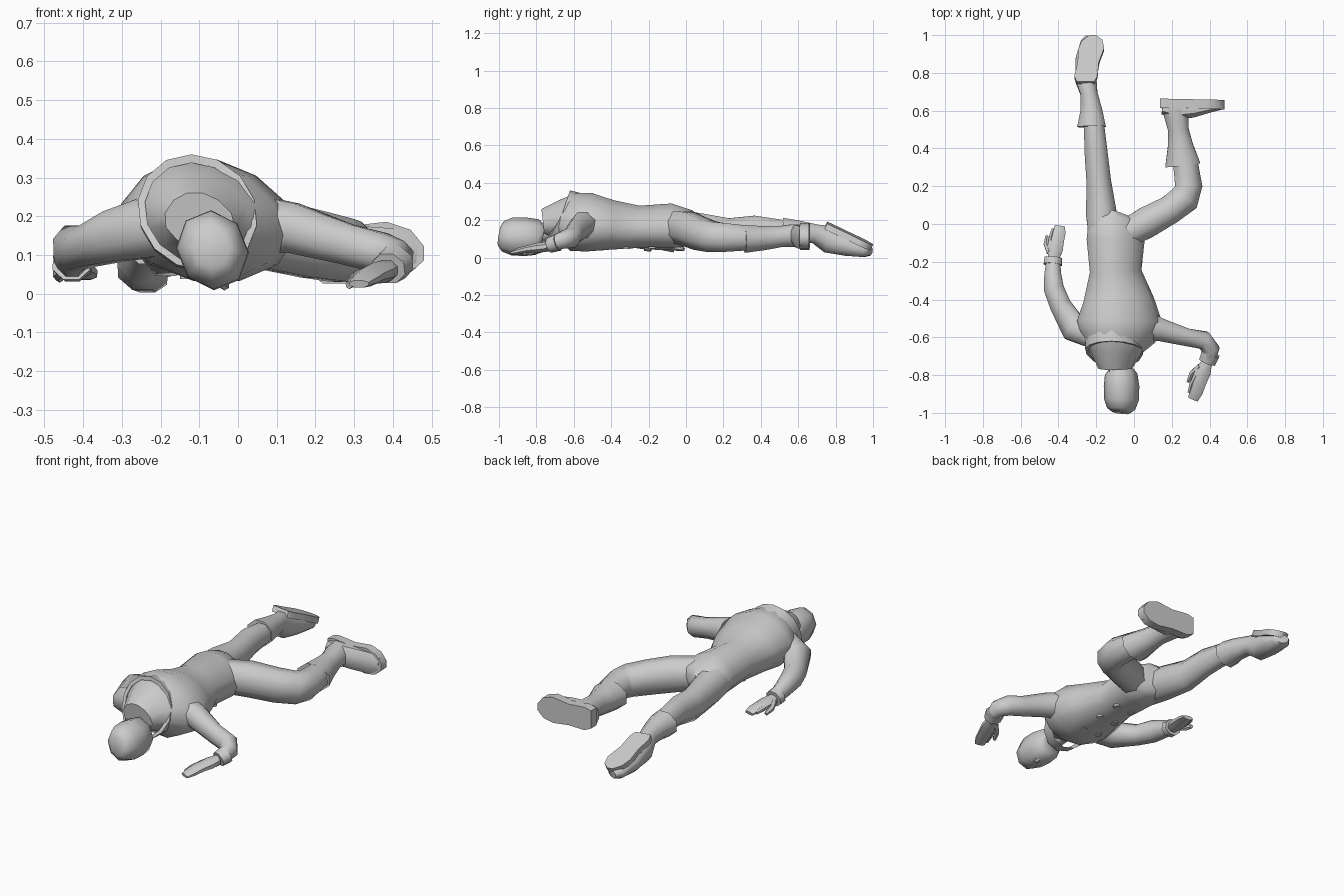
import bpy, bmesh
from math import sin, cos, tau, radians
from mathutils import Vector as V

UP = V((0, 0, 1))


def make(name, verts, faces):
    me = bpy.data.meshes.new(name)
    me.from_pydata([tuple(v) for v in verts], [], faces)
    bm = bmesh.new()
    bm.from_mesh(me)
    bmesh.ops.recalc_face_normals(bm, faces=bm.faces)
    bm.to_mesh(me)
    bm.free()
    ob = bpy.data.objects.new(name, me)
    bpy.context.collection.objects.link(ob)
    return ob


def loft(name, path, n=8, roll=0.0, peak=0.0, lean=0.0):
    """Closed tube through stations (x, y, z, half width, half height)."""
    pts = [V(p[:3]) for p in path]
    verts, faces = [], []
    for i, (x, y, z, w, h) in enumerate(path):
        t = (pts[min(i + 1, len(pts) - 1)] - pts[max(i - 1, 0)]).normalized()
        side = t.cross(UP).normalized()
        up = side.cross(t)
        for k in range(n):
            a = tau * (k + 0.5) / n
            s = sin(a) * h * 1.05
            c = cos(a) * w * 1.05 * (1 - peak * max(0, sin(a))) + lean * s
            c, s = c * cos(roll) - s * sin(roll), c * sin(roll) + s * cos(roll)
            verts.append(pts[i] + side * c + up * s)
    for i in range(len(path) - 1):
        for k in range(n):
            j = (k + 1) % n
            faces.append((i * n + k, i * n + j, (i + 1) * n + j, (i + 1) * n + k))
    faces.append(tuple(range(n)))
    faces.append(tuple(range(len(verts) - n, len(verts))))
    return make(name, verts, faces)


SOLE = [(0, .75), (.12, .9), (.42, .8), (.72, 1), (.9, .75), (1, .2), (1, -.3),
        (.88, -.8), (.7, -.95), (.42, -.8), (.12, -.85), (0, -.6)]


def sole(name, heel, toe, across, half, inward):
    heel, toe, across, inward = V(heel), V(toe), V(across), V(inward)
    n = len(SOLE)
    outer = [heel.lerp(toe, u) + across * v * half for u, v in SOLE]
    return make(name, outer + [p + inward for p in outer],
                [tuple(range(n)), tuple(range(n, 2 * n))] +
                [(k, (k + 1) % n, n + (k + 1) % n, n + k) for k in range(n)])


def hand(name, wrist, tip, thumb):
    """Palm with closed fingers, index finger and thumb on one side (+1 or -1)."""
    a, b = V(wrist), V(tip)
    side = (b - a).normalized().cross(UP).normalized()
    at = lambda u, s, dz=0: a.lerp(b, u) + side * thumb * s + UP * dz
    loft(name + "_palm", [(*a, .03, .027), (*at(.25, 0), .043, .027), (*at(.55, 0), .042, .021),
                          (*at(.8, -.008, -.004), .036, .018), (*at(1, -.008, -.01), .028, .01)])
    loft(name + "_index", [(*at(.4, .026), .014, .018), (*at(.65, .03), .013, .015),
                           (*at(.88, .024, -.006), .01, .01)], 6)
    loft(name + "_thumb", [(*at(.15, .025), .018, .02), (*at(.4, .05, -.012), .015, .016),
                           (*at(.64, .052, -.022), .009, .01)], 6)


# Torso, prone with the head toward -y
loft("torso", [(-.095, .055, .15, .085, .065), (-.105, .02, .157, .135, .095),
               (-.10, -.08, .17, .150, .118), (-.10, -.25, .165, .133, .111),
               (-.085, -.40, .175, .182, .131), (-.08, -.52, .19, .222, .155),
               (-.09, -.60, .19, .195, .152), (-.10, -.68, .20, .132, .105),
               (-.10, -.765, .19, .088, .07)], 12, peak=.17, lean=.16)

# Flared coat collar around the shoulders
n = 14
rings = [(.152, .145, .20, -.61), (.154, .15, .21, -.67), (.135, .13, .208, -.672)]
cv = []
for rx, rz, zc, y in rings:
    for k in range(n):
        c, s = cos(tau * (k + .5) / n), sin(tau * (k + .5) / n)
        cv.append((-.105 + rx * c - .015 * s, y + (.05 if s > 0 else .09) * s, zc + rz * s))
cf = [(r * n + k, r * n + (k + 1) % n, (r + 1) * n + (k + 1) % n, (r + 1) * n + k)
      for r in range(2) for k in range(n)]
make("collar", cv, cf)

# Neck and head, face turned down and slightly to one side
loft("neck", [(-.095, -.72, .14, .047, .047), (-.08, -.83, .12, .047, .047)])
loft("head", [(-.07, -.77, .105, .062, .072), (-.068, -.795, .11, .08, .093),
              (-.066, -.86, .112, .088, .10), (-.066, -.93, .113, .086, .098),
              (-.068, -.978, .115, .07, .08), (-.07, -.998, .118, .045, .052)], 8, radians(-22))
loft("nose", [(-.045, -.895, .03, .008, .012), (-.035, -.86, .022, .013, .013),
              (-.038, -.845, .03, .01, .01)], 6)

# Flat coat buttons underneath
for y, z in ((-.46, .044), (-.32, .052), (-.18, .055)):
    for x in (-.13, -.03):
        bpy.ops.mesh.primitive_cylinder_add(vertices=8, radius=.02, depth=.012, location=(x, y, z))
        bpy.context.object.name = "coat_button"

# Arms, cuffs and hands
loft("arm_back", [(-.19, -.59, .18, .08, .085), (-.32, -.55, .148, .075, .068),
                  (-.39, -.43, .122, .058, .054), (-.425, -.34, .118, .055, .06),
                  (-.43, -.27, .10, .046, .05), (-.428, -.20, .078, .038, .038)])
loft("cuff_back", [(-.43, -.215, .08, .05, .046), (-.427, -.18, .073, .048, .043)])
hand("hand_back", (-.425, -.18, .07), (-.40, -.01, .055), -1)

loft("arm_forward", [(.0, -.52, .18, .09, .085), (.14, -.56, .17, .062, .066),
                     (.28, -.60, .128, .048, .054), (.37, -.615, .105, .05, .053),
                     (.41, -.665, .092, .045, .046), (.40, -.71, .075, .036, .038)])
loft("cuff_forward", [(.406, -.685, .08, .05, .045), (.388, -.73, .065, .046, .04)])
hand("hand_forward", (.385, -.735, .06), (.305, -.925, .035), 1)

# Straight leg with boot, sole turned up
loft("leg_straight", [(-.165, -.12, .17, .07, .085), (-.172, .05, .152, .084, .092),
                      (-.187, .23, .128, .067, .085), (-.20, .37, .152, .063, .075),
                      (-.213, .54, .145, .055, .055)])
loft("boot_straight", [(-.225, .515, .145, .078, .07), (-.226, .60, .14, .06, .06),
                       (-.238, .69, .128, .046, .052), (-.255, .765, .098, .058, .076),
                       (-.245, .87, .064, .066, .058), (-.232, .96, .038, .052, .037),
                       (-.222, .985, .034, .035, .024)])
sole("sole_straight", (-.262, .755, .188), (-.215, 1.0, .07), (1, 0, -.1), .07, (0, -.015, -.03))

# Bent leg with boot, foot pointing out to the side
loft("leg_bent", [(-.09, -.08, .17, .075, .085), (.07, .01, .155, .085, .093),
                  (.19, .075, .128, .078, .09), (.268, .135, .112, .082, .084),
                  (.29, .20, .108, .074, .08), (.27, .34, .105, .067, .067)])
loft("boot_bent", [(.258, .312, .10, .096, .076), (.245, .42, .105, .068, .066),
                   (.235, .50, .112, .056, .058), (.225, .57, .118, .066, .062),
                   (.212, .63, .118, .07, .06)])
loft("boot_bent_foot", [(.15, .61, .118, .03, .05), (.22, .595, .118, .045, .06),
                        (.31, .60, .115, .038, .062), (.40, .615, .108, .026, .062),
                        (.46, .622, .105, .018, .042)])
sole("sole_bent", (.137, .664, .118), (.48, .657, .108), (0, 0, 1), .075, (0, -.05, 0))

# Smooth shading with hard creases
bpy.ops.object.select_all(action='SELECT')
bpy.context.view_layer.objects.active = bpy.data.objects["torso"]
bpy.ops.object.shade_smooth_by_angle(angle=radians(52))
